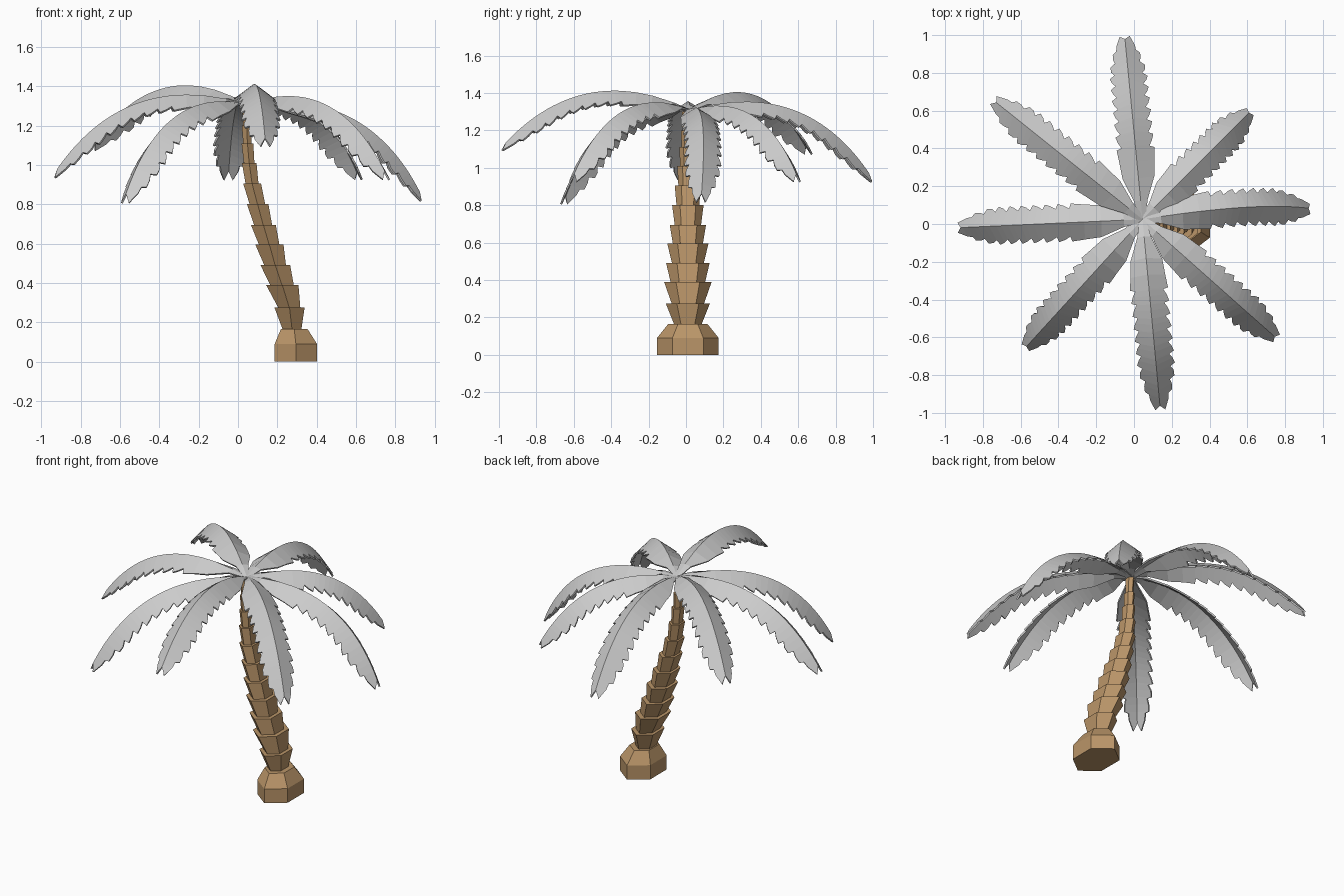
import bpy, bmesh, math
from mathutils import Vector

if "Cube" in bpy.data.objects:
    bpy.data.objects.remove(bpy.data.objects["Cube"])

brown = bpy.data.materials.new("bark_brown")
brown.diffuse_color = (0.49, 0.30, 0.14, 1)
brown.use_nodes = True
brown.node_tree.nodes["Principled BSDF"].inputs["Base Color"].default_value = brown.diffuse_color


def make_object(name, bm, mat=None):
    mesh = bpy.data.meshes.new(name)
    bmesh.ops.recalc_face_normals(bm, faces=bm.faces)
    bm.to_mesh(mesh)
    bm.free()
    obj = bpy.data.objects.new(name, mesh)
    bpy.context.collection.objects.link(obj)
    if mat:
        mesh.materials.append(mat)
    return obj


def hex_stack(name, rings):
    """Capped six-sided column through rings of (centre x, z, radius), squashed in x."""
    bm = bmesh.new()
    loops = []
    for cx, z, r in rings:
        loops.append([bm.verts.new((cx + 0.75 * r * math.cos(a), 0.01 + r * math.sin(a), z))
                      for a in (math.radians(30 + 60 * i) for i in range(6))])
    for lo, hi in zip(loops, loops[1:]):
        for i in range(6):
            j = (i + 1) % 6
            bm.faces.new((lo[i], lo[j], hi[j], hi[i]))
    bm.faces.new(loops[0][::-1])
    bm.faces.new(loops[-1])
    return make_object(name, bm, brown)


# Root block
hex_stack("root_block", [(0.294, 0, 0.165), (0.294, 0.09, 0.165), (0.286, 0.165, 0.105)])

# Leaning trunk: stacked segments that flare upward (centre x, z, radius of each top)
tops = [(0.275, 0.165, 0.10), (0.262, 0.275, 0.118), (0.225, 0.39, 0.127), (0.190, 0.49, 0.116),
        (0.160, 0.594, 0.110), (0.129, 0.695, 0.097), (0.100, 0.80, 0.084), (0.072, 0.905, 0.070),
        (0.057, 1.01, 0.057), (0.048, 1.11, 0.046), (0.044, 1.20, 0.038), (0.040, 1.30, 0.032)]
for i, (a, b) in enumerate(zip(tops, tops[1:])):
    hex_stack(f"trunk_segment_{i + 1}", [(a[0], a[1] - 0.005, a[2] * 0.72), b])

# Frond outline: half width and edge drop along the length
STATIONS = [(0, 0.015, 0.0), (0.08, 0.035, 0.01), (0.18, 0.082, 0.05), (0.30, 0.094, 0.072),
            (0.80, 0.094, 0.07), (0.92, 0.065, 0.045), (1.0, 0.024, 0.012)]


def outline(u):
    for a, b in zip(STATIONS, STATIONS[1:]):
        if u <= b[0]:
            t = (u - a[0]) / (b[0] - a[0])
            return a[1] + t * (b[1] - a[1]), a[2] + t * (b[2] - a[2])
    return STATIONS[-1][1:]


# Serrated edge: (position, width factor), with a narrow notch before each tooth
edge = [(0, 1), (0.08, 1), (0.18, 1), (0.26, 1)]
for k in range(9):
    u = 0.335 + 0.073 * k
    edge += [(u - 0.008, 1.04), (u, 0.76), (u + 0.03, 0.93)]
edge.append((1.0, 1))

CROWN = Vector((0.045, 0.025, 1.305))


def frond(name, tip, bow=0.0):
    chord = Vector(tip) - CROWN
    length = chord.length
    d = chord.normalized()
    side = Vector((0, 0, 1)).cross(d).normalized()
    up = d.cross(side)

    def ridge(u):
        h = u * (1 - u)
        return CROWN + length * (d * u + up * 0.75 * h) + side * 4 * bow * h

    bm = bmesh.new()
    rows = []
    for u, f in edge:
        w, drop = outline(u)
        tangent = (d + up * 0.75 * (1 - 2 * u)).normalized()
        normal = tangent.cross(side)
        mid = ridge(min(u, 0.965))
        base = ridge(u) - normal * drop * f
        rows.append([bm.verts.new(p) for p in (base + side * w * f, mid, base - side * w * f)])
    for a, b in zip(rows, rows[1:]):
        for i in range(2):
            bm.faces.new((a[i], a[i + 1], b[i + 1], b[i]))
    obj = make_object(name, bm)
    mod = obj.modifiers.new("thickness", "SOLIDIFY")
    mod.thickness = 0.01
    mod.offset = 0


# Eight fronds around the crown
frond("frond_back", (-0.05, 1.0, 0.93))
frond("frond_back_right", (0.62, 0.60, 0.93))
frond("frond_right", (0.94, 0.08, 0.82), 0.03)
frond("frond_front_right", (0.76, -0.61, 0.93))
frond("frond_front", (0.14, -0.99, 1.10))
frond("frond_front_left", (-0.58, -0.66, 0.81))
frond("frond_left", (-0.94, -0.02, 0.94))
frond("frond_back_left", (-0.75, 0.66, 1.08))
